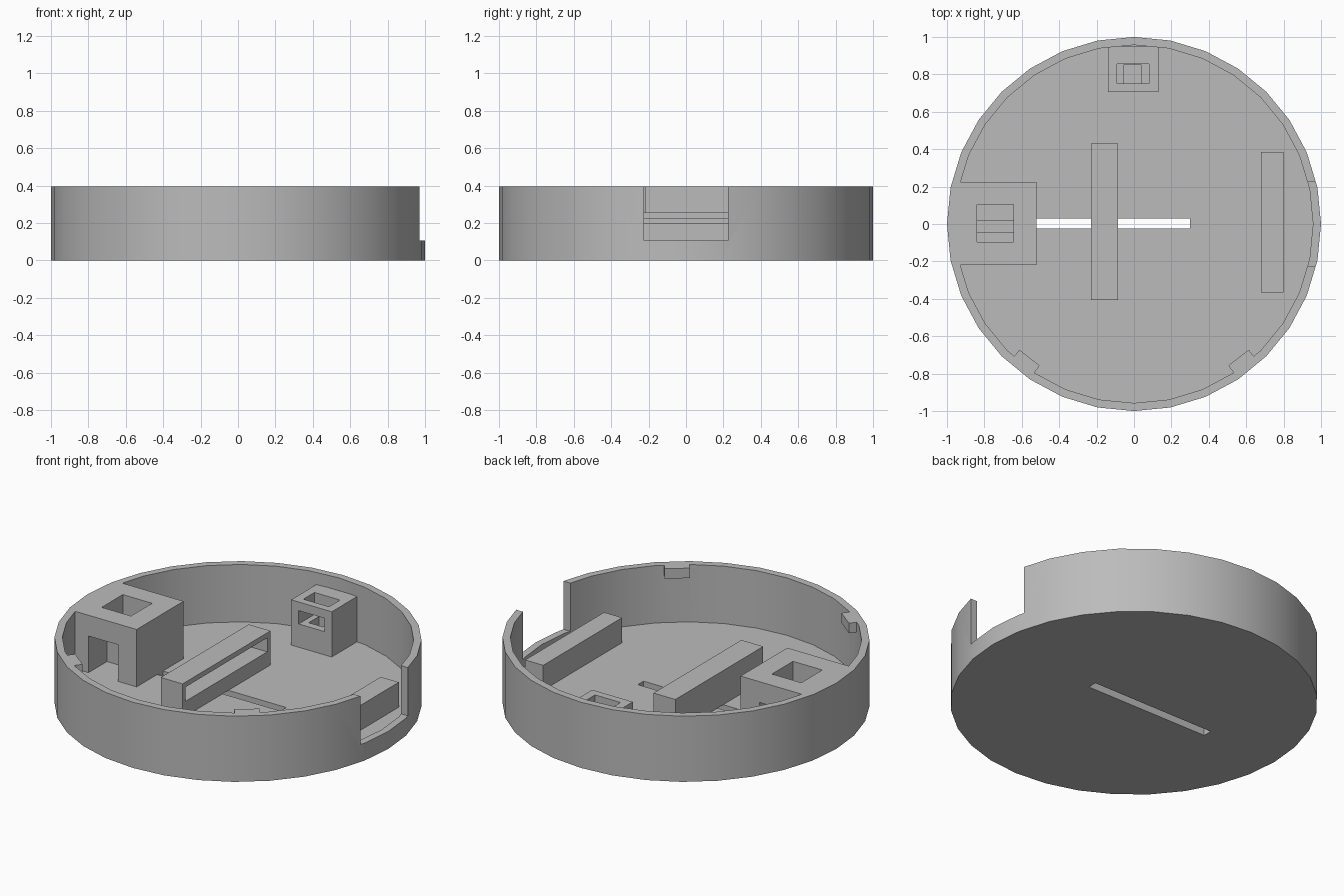
import bpy
from math import radians, cos, sin

if "Cube" in bpy.data.objects:
    bpy.data.objects.remove(bpy.data.objects["Cube"], do_unlink=True)

FLOOR, RIM = 0.05, 0.395

grey = bpy.data.materials.new("plain grey")
grey.use_nodes = True
grey.diffuse_color = (0.5, 0.5, 0.5, 1)
grey.node_tree.nodes["Principled BSDF"].inputs["Base Color"].default_value = (0.5, 0.5, 0.5, 1)


def finish(ob, name):
    ob.name = name
    ob.data.materials.clear()
    ob.data.materials.append(grey)
    return ob


def block(name, x, y, z):
    """Box given by its (low, high) range on each axis."""
    bpy.ops.mesh.primitive_cube_add(size=1)
    ob = bpy.context.object
    for v in ob.data.vertices:
        for i, (low, high) in enumerate((x, y, z)):
            v.co[i] = low if v.co[i] < 0 else high
    return finish(ob, name)


def drum(name, radius, low, high):
    bpy.ops.mesh.primitive_cylinder_add(vertices=32, radius=radius, depth=high - low)
    ob = bpy.context.object
    for v in ob.data.vertices:
        v.co.z += (low + high) / 2
    return finish(ob, name)


def combine(target, other, operation):
    """Apply a boolean and discard the helper."""
    mod = target.modifiers.new("combine", 'BOOLEAN')
    mod.operation, mod.object, mod.solver = operation, other, 'EXACT'
    bpy.context.view_layer.objects.active = target
    bpy.ops.object.modifier_apply(modifier=mod.name)
    bpy.data.objects.remove(other, do_unlink=True)


def cut(target, x, y, z):
    combine(target, block("cutter", x, y, z), 'DIFFERENCE')


# Round tray with a hollow inside, side notch and floor slot
tray = drum("tray", 1.0, 0, RIM)
combine(tray, drum("cutter", 0.957, FLOOR, 0.6), 'DIFFERENCE')
cut(tray, (0.8, 1.2), (-0.225, 0.225), (0.105, 0.6))
cut(tray, (-0.52, 0.3), (-0.025, 0.03), (-0.1, 0.2))

# Tall housing on the right wall: tunnel, top window, low partition
housing = block("housing", (-0.965, -0.52), (-0.22, 0.225), (FLOOR - 0.02, RIM))
cut(housing, (-0.84, -0.645), (-0.4, 0.4), (FLOOR, 0.27))
cut(housing, (-0.84, -0.645), (-0.095, 0.105), (0.2, 0.6))
combine(tray, housing, 'UNION')
block("housing_partition", (-0.84, -0.645), (-0.045, 0.02), (FLOOR, 0.2))

# Two small catches under the front rim
for side in (-1, 1):
    catch = block("catch", (0.907, 0.975), (-0.069, 0.069), (0.335, RIM))
    catch.rotation_euler.z = radians(270 + side * 38)
    bpy.context.view_layer.update()
    combine(tray, catch, 'UNION')

# Long holder with a pocket facing left
holder = block("long_holder", (-0.23, -0.085), (-0.405, 0.43), (FLOOR, 0.255))
cut(holder, (-0.19, 0.1), (-0.375, 0.4), (0.14, 0.225))

# Solid bar behind the notch
block("side_bar", (0.68, 0.8), (-0.365, 0.385), (FLOOR, 0.2))

# Small socket against the back wall
socket = block("back_socket", (-0.14, 0.13), (0.705, 0.95), (FLOOR, 0.322))
cut(socket, (-0.09, 0.08), (0.6, 0.855), (0.19, 0.27))
cut(socket, (-0.09, 0.08), (0.75, 0.855), (0.22, 0.5))
cut(socket, (-0.055, 0.04), (0.75, 0.85), (FLOOR + 0.01, 0.25))

# Smooth round wall, crisp edges
bpy.ops.object.select_all(action='DESELECT')
tray.select_set(True)
bpy.context.view_layer.objects.active = tray
bpy.ops.object.shade_smooth_by_angle(angle=radians(30))
